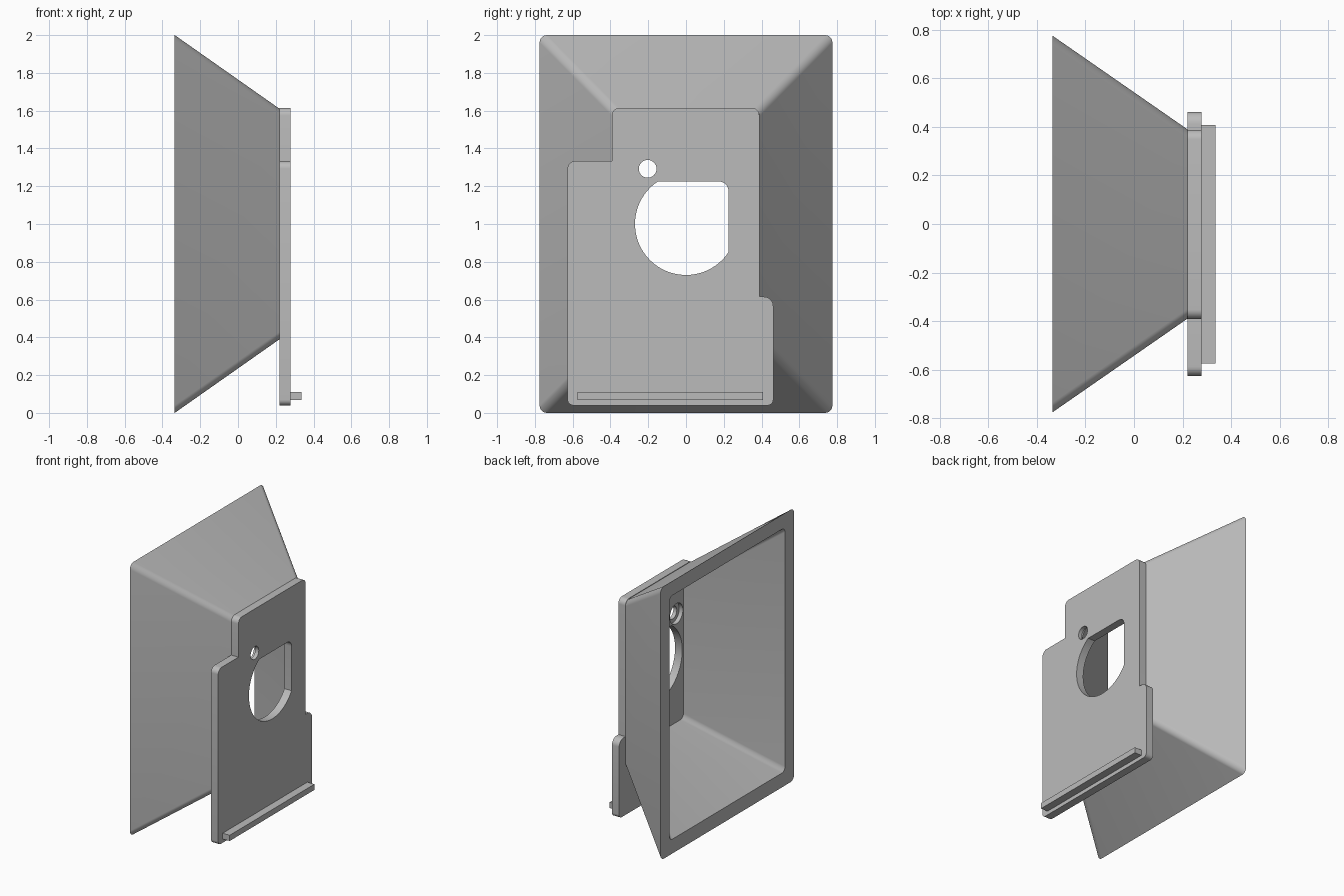
import bpy, bmesh
from math import pi, cos, sin, atan2
from mathutils import Vector

cube = bpy.data.objects.get("Cube")
if cube:
    bpy.data.objects.remove(cube, do_unlink=True)

grey = bpy.data.materials.new("plain grey")
grey.use_nodes = True
grey.diffuse_color = (0.5, 0.5, 0.5, 1)
grey.node_tree.nodes["Principled BSDF"].inputs["Base Color"].default_value = (0.5, 0.5, 0.5, 1)


def arc(cy, cz, r, start, end, steps):
    return [(cy + r * cos(start + (end - start) * i / steps),
             cz + r * sin(start + (end - start) * i / steps)) for i in range(steps + 1)]


def rounded(corners, steps=8):
    """Outline through (y, z, radius) corners, each rounded by a tangent arc."""
    out = []
    for i, (y, z, r) in enumerate(corners):
        p = Vector((y, z))
        if r == 0:
            out.append((y, z))
            continue
        a = (Vector(corners[i - 1][:2]) - p).normalized() * r
        b = (Vector(corners[(i + 1) % len(corners)][:2]) - p).normalized() * r
        c = p + a + b
        for k in range(steps + 1):
            t = pi / 2 * k / steps
            out.append(tuple(c - b * cos(t) - a * sin(t)))
    return out


def rectangle(half_y, low, high, r):
    return rounded([(-half_y, low, r), (half_y, low, r), (half_y, high, r), (-half_y, high, r)])


def loft(name, sections, caps=True):
    """Skin matching (x, outline) sections."""
    bm = bmesh.new()
    rings = [[bm.verts.new((x, y, z)) for y, z in outline] for x, outline in sections]
    for a, b in zip(rings, rings[1:]):
        for i in range(len(a)):
            bm.faces.new((a[i - 1], a[i], b[i], b[i - 1]))
    if caps:
        bm.faces.new(rings[0])
        bm.faces.new(rings[-1])
    bmesh.ops.recalc_face_normals(bm, faces=bm.faces[:])
    mesh = bpy.data.meshes.new(name)
    bm.to_mesh(mesh)
    bm.free()
    mesh.materials.append(grey)
    obj = bpy.data.objects.new(name, mesh)
    bpy.context.collection.objects.link(obj)
    return obj


def cut(obj, cutter):
    cutter.hide_render = True
    mod = obj.modifiers.new("cut", "BOOLEAN")
    mod.operation, mod.solver, mod.object = "DIFFERENCE", "EXACT", cutter
    bpy.context.view_layer.update()
    graph = bpy.context.evaluated_depsgraph_get()
    mesh = bpy.data.meshes.new_from_object(obj.evaluated_get(graph))
    obj.modifiers.clear()
    obj.data = mesh
    bpy.data.objects.remove(cutter, do_unlink=True)


def smooth(obj):
    bpy.ops.object.select_all(action="DESELECT")
    obj.select_set(True)
    bpy.context.view_layer.objects.active = obj
    bpy.ops.object.shade_smooth_by_angle(angle=pi / 6)


RIM, BACK, FACE, LIP = -0.335, 0.22, 0.278, 0.335
WALL = 0.105

# Flared hollow hood, wide open on one side
hood = loft("flared_hood", [
    (BACK, rectangle(0.39, 0.39, 1.61, 0.04)),
    (RIM, rectangle(0.775, 0, 2, 0.04)),
    (RIM, rectangle(0.775 - WALL, WALL, 2 - WALL, 0.035)),
    (BACK, rectangle(0.39 - WALL, 0.39 + WALL, 1.61 - WALL, 0.035))], caps=False)

# Stepped mounting plate
outline = rounded([
    (-0.627, 0.04, 0.03), (0.462, 0.04, 0.03), (0.462, 0.615, 0.05), (0.388, 0.615, 0),
    (0.388, 1.615, 0.04), (-0.392, 1.615, 0.04), (-0.392, 1.333, 0), (-0.627, 1.333, 0.04)])
plate = loft("mounting_plate", [(BACK, outline), (FACE, outline)])

# Round opening squared off at one upper corner
edge, chord = 0.225, 0.149
opening = arc(0, 1, 0.27, atan2(edge, -chord), 2 * pi + atan2(-chord, edge), 48)
opening += arc(edge - 0.05, 1 + edge - 0.05, 0.05, 0, pi / 2, 8)
cut(plate, loft("opening_cutter", [(BACK - 0.1, opening), (FACE + 0.1, opening)]))

# Small screw hole with a recess behind it
for radius, depth in ((0.047, FACE + 0.1), (0.075, BACK + 0.03)):
    circle = arc(-0.203, 1.292, radius, 0, 2 * pi, 32)[:-1]
    cut(plate, loft("screw_cutter", [(BACK - 0.1, circle), (depth, circle)]))

# Narrow ledge along the foot of the plate
bar = [(-0.575, 0.068), (0.408, 0.068), (0.408, 0.11), (-0.575, 0.11)]
ledge = loft("bottom_ledge", [(FACE, bar), (LIP, bar)])

for part in (hood, plate, ledge):
    smooth(part)
